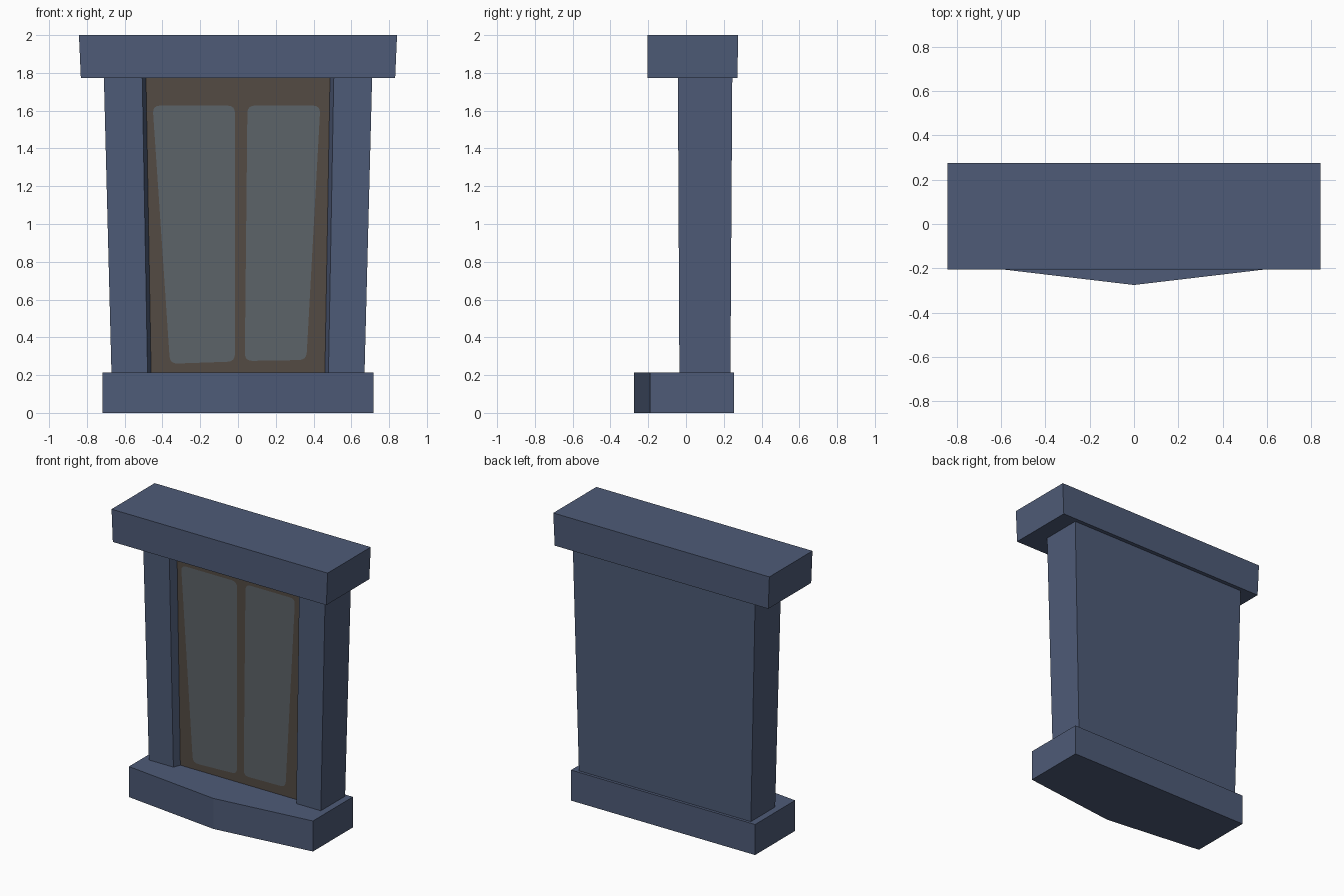
import bpy, bmesh, math
from mathutils import Vector

if "Cube" in bpy.data.objects:
    bpy.data.objects.remove(bpy.data.objects["Cube"])


def material(name, rgb):
    # sRGB 0-255 to linear
    lin = [((c / 255 + 0.055) / 1.055) ** 2.4 for c in rgb]
    m = bpy.data.materials.new(name)
    m.diffuse_color = (*lin, 1)
    m.use_nodes = True
    m.node_tree.nodes["Principled BSDF"].inputs["Base Color"].default_value = m.diffuse_color
    return m


BLUE = material("slate_blue", (78, 91, 119))
BROWN = material("dark_wood", (84, 75, 67))
GREY = material("grey_glass", (92, 99, 104))


def finish(name, bm, *mats):
    me = bpy.data.meshes.new(name)
    bm.to_mesh(me)
    bm.free()
    ob = bpy.data.objects.new(name, me)
    for m in mats:
        me.materials.append(m)
    bpy.context.collection.objects.link(ob)
    return ob


def loft(bottom, z0, top, z1):
    """Closed solid between two matching outlines."""
    bm = bmesh.new()
    a = [bm.verts.new((x, y, z0)) for x, y in bottom]
    b = [bm.verts.new((x, y, z1)) for x, y in top]
    n = len(a)
    bm.faces.new(a[::-1])
    bm.faces.new(b)
    for i in range(n):
        j = (i + 1) % n
        bm.faces.new((a[i], a[j], b[j], b[i]))
    bmesh.ops.recalc_face_normals(bm, faces=bm.faces)
    return bm


def mirrored(half):
    """Right half outline, front to back, completed on the left."""
    return half + [(-x, y) for x, y in reversed(half) if x > 0]


# Doorstep with a shallow pointed front
step = mirrored([(0, -0.275), (0.717, -0.19), (0.717, 0.255)])
finish("doorstep", loft(step, 0, step, 0.215), BLUE)

# Lintel, slightly wider at the top
finish("lintel", loft(mirrored([(0.832, -0.205), (0.832, 0.273)]), 1.772,
                      mirrored([(0.842, -0.205), (0.842, 0.275)]), 2.0), BLUE)

# Flared door frame with a recess for the doors
PANEL_Y = 0.015
frame = loft(
    mirrored([(0.46, PANEL_Y), (0.479, -0.035), (0.67, -0.035), (0.67, 0.235)]), 0.215,
    mirrored([(0.487, PANEL_Y), (0.507, -0.043), (0.71, -0.043), (0.71, 0.245)]), 1.772)
for f in frame.faces:
    c = f.calc_center_median()
    if f.normal.y < -0.9 and abs(c.x) < 0.2:
        f.material_index = 1
finish("door_frame", frame, BLUE, BROWN)


# Rounded door panes, laid just in front of the recess
def pane(name, corners, r=0.04, steps=4):
    bm = bmesh.new()
    pts = []
    n = len(corners)
    for i in range(n):
        p = Vector(corners[i])
        a = p + (Vector(corners[i - 1]) - p).normalized() * r
        b = p + (Vector(corners[(i + 1) % n]) - p).normalized() * r
        for k in range(steps + 1):
            t = k / steps
            pts.append(a * (1 - t) ** 2 + p * 2 * t * (1 - t) + b * t * t)
    f = bm.faces.new([bm.verts.new((p.x, PANEL_Y - 0.003, p.y)) for p in pts])
    f.normal_update()
    if f.normal.y > 0:
        f.normal_flip()
    finish(name, bm, GREY)


pane("left_pane", [(-0.36, 0.26), (-0.016, 0.272), (-0.016, 1.627), (-0.452, 1.627)])
pane("right_pane", [(0.036, 0.275), (0.362, 0.28), (0.436, 1.627), (0.05, 1.627)])
